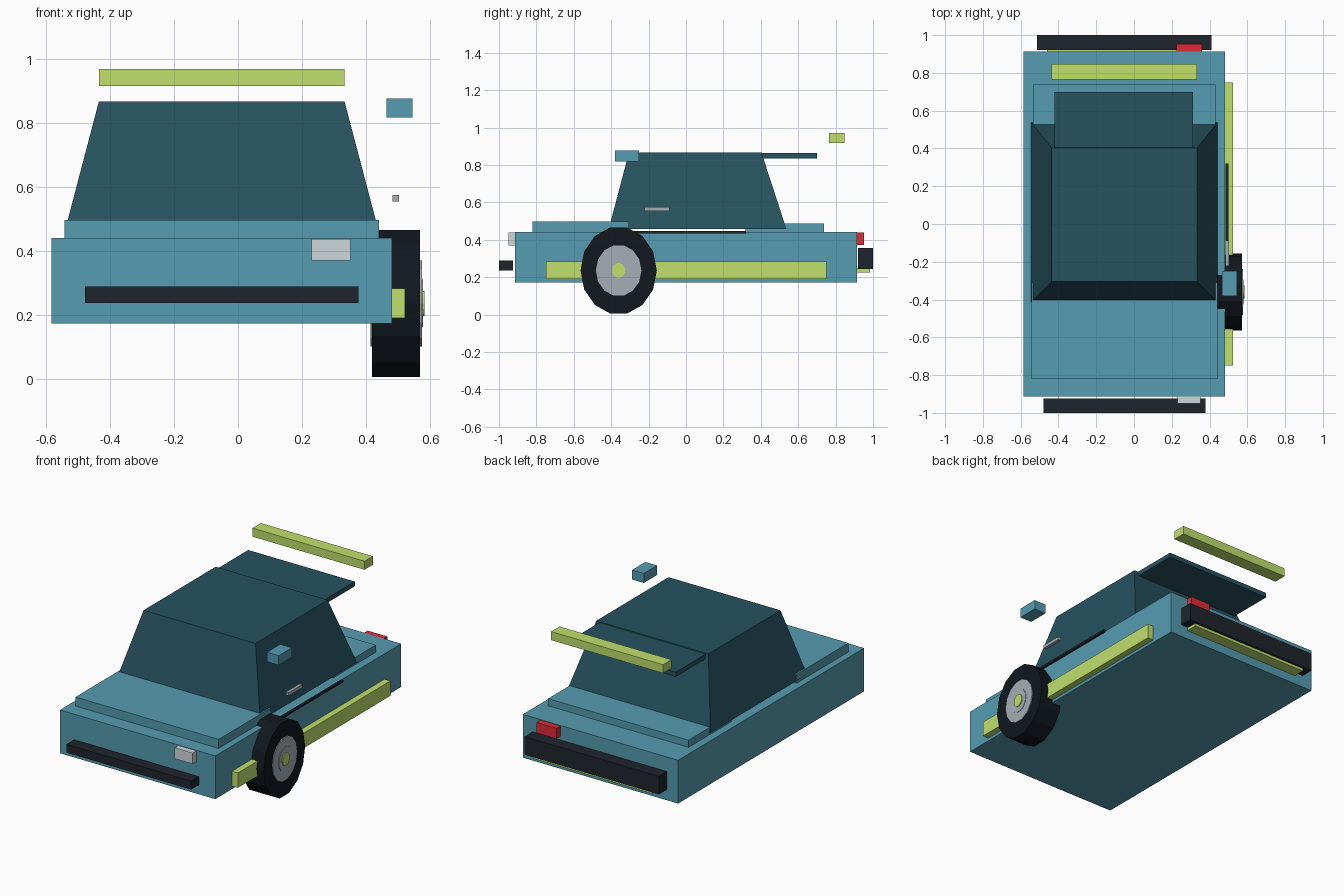
import bpy, bmesh
from math import pi
from mathutils import Matrix

if "Cube" in bpy.data.objects:
    bpy.data.objects.remove(bpy.data.objects["Cube"])


def material(name, rgb):
    m = bpy.data.materials.new(name)
    m.diffuse_color = (*[(c / 255) ** 2.2 for c in rgb], 1)
    m.use_nodes = True
    m.node_tree.nodes["Principled BSDF"].inputs["Base Color"].default_value = m.diffuse_color
    return m


BODY = material("blue_paint", (86, 155, 175))
GLASS = material("dark_glass", (43, 83, 96))
LIME = material("lime_trim", (190, 223, 108))
BLACK = material("black_trim", (36, 41, 48))
RUBBER = material("rubber", (24, 30, 36))
RIM = material("rim_metal", (165, 172, 180))
LAMP = material("lamp_white", (205, 214, 218))
RED = material("lamp_red", (222, 48, 56))


def finish(name, bm, mat):
    mesh = bpy.data.meshes.new(name)
    bm.to_mesh(mesh)
    bm.free()
    mesh.materials.append(mat)
    ob = bpy.data.objects.new(name, mesh)
    bpy.context.collection.objects.link(ob)
    return ob


def box(name, mat, xs, ys, zs, top_xs=None, top_ys=None):
    """Box from ranges, optionally tapered to another rectangle at the top."""
    bm = bmesh.new()
    bmesh.ops.create_cube(bm, size=1)
    for v in bm.verts:
        up = v.co.z > 0
        x = (top_xs or xs) if up else xs
        y = (top_ys or ys) if up else ys
        v.co = (x[v.co.x > 0], y[v.co.y > 0], zs[up])
    return finish(name, bm, mat)


def disc(name, mat, xs, ry, rz, sides=14):
    """Oval cylinder lying along x at the wheel centre."""
    bm = bmesh.new()
    bmesh.ops.create_cone(bm, cap_ends=True, segments=sides, radius1=1, radius2=1, depth=1)
    place = (Matrix.Translation(((xs[0] + xs[1]) / 2, -0.36, 0.236))
             @ Matrix.Diagonal((xs[1] - xs[0], ry, rz, 1))
             @ Matrix.Rotation(pi / 2, 4, 'Y'))
    bmesh.ops.transform(bm, matrix=place, verts=bm.verts)
    return finish(name, bm, mat)


# Body shell, bonnet and rear deck
box("lower_body", BODY, (-0.585, 0.483), (-0.913, 0.913), (0.172, 0.441))
box("bonnet", BODY, (-0.543, 0.441), (-0.82, -0.31), (0.441, 0.497))
box("rear_deck", BODY, (-0.535, 0.431), (0.318, 0.738), (0.441, 0.486))

# Tapered cabin and roof visor
box("cabin", GLASS, (-0.544, 0.442), (-0.413, 0.537), (0.457, 0.868),
    (-0.436, 0.334), (-0.305, 0.403))
box("roof_visor", GLASS, (-0.42, 0.313), (0.40, 0.70), (0.834, 0.863))

# Spoiler, side skirt and rear diffuser
box("spoiler", LIME, (-0.436, 0.334), (0.765, 0.847), (0.917, 0.97))
box("side_skirt", LIME, (0.475, 0.523), (-0.748, 0.75), (0.19, 0.283))
box("rear_diffuser", LIME, (-0.46, 0.36), (0.91, 0.985), (0.226, 0.25))

# Bumpers and side trim
box("front_bumper", BLACK, (-0.48, 0.378), (-1.0, -0.925), (0.237, 0.289))
box("rear_bumper", BLACK, (-0.514, 0.41), (0.92, 1.0), (0.243, 0.355))
box("door_trim", BLACK, (0.485, 0.5), (-0.32, 0.32), (0.433, 0.446))

# Lamps
box("headlight", LAMP, (0.23, 0.353), (-0.95, -0.91), (0.37, 0.438))
box("tail_light", RED, (0.225, 0.36), (0.91, 0.952), (0.373, 0.438))

# Mirror and door handle
box("door_mirror", BODY, (0.465, 0.546), (-0.38, -0.25), (0.818, 0.877))
box("door_handle", RIM, (0.484, 0.504), (-0.222, -0.088), (0.555, 0.575))

# Wheel
disc("tyre", RUBBER, (0.42, 0.571), 0.204, 0.236)
disc("wheel_rim", RIM, (0.415, 0.576), 0.122, 0.138)
disc("wheel_hub", RIM, (0.50, 0.579), 0.067, 0.076)
disc("hub_cap", LIME, (0.50, 0.584), 0.035, 0.040)
